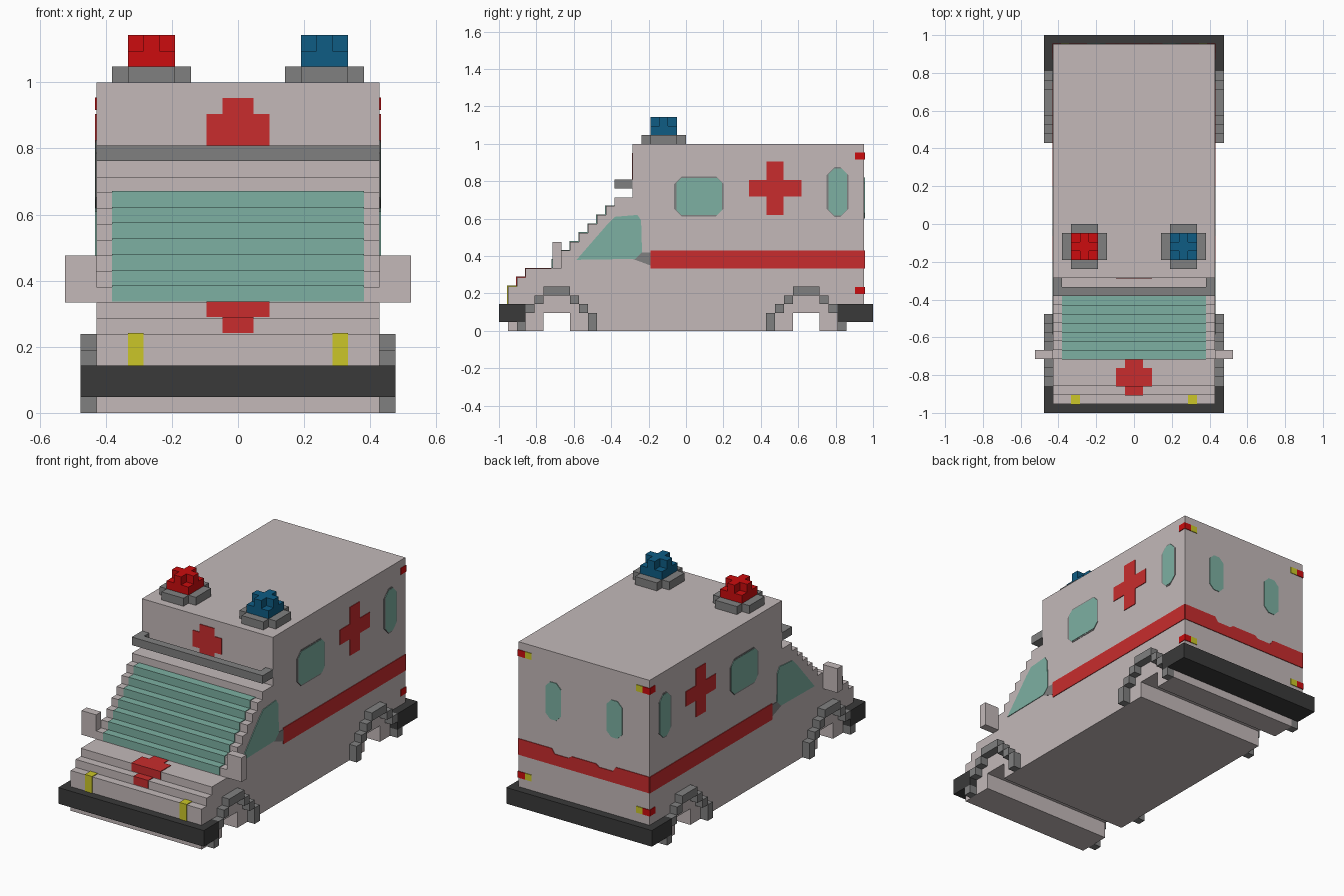
import bpy, bmesh

if "Cube" in bpy.data.objects:
    bpy.data.objects.remove(bpy.data.objects["Cube"])

V = 1 / 21          # one block of the blocky grid
E = 0.004           # how far painted plates stand proud


def material(name, r, g, b):
    m = bpy.data.materials.new(name)
    lin = [((c / 255 + 0.055) / 1.055) ** 2.4 if c > 10 else c / 255 / 12.92 for c in (r, g, b)]
    m.diffuse_color = (*lin, 1)
    m.use_nodes = True
    m.node_tree.nodes["Principled BSDF"].inputs["Base Color"].default_value = m.diffuse_color
    return m


BODY = material("warm white", 195, 185, 185)
GREY = material("trim grey", 128, 128, 128)
DARK = material("bumper black", 58, 58, 58)
GLASS = material("glass teal", 125, 176, 162)
RED = material("stripe red", 200, 44, 45)
LAMP_RED = material("beacon red", 204, 12, 14)
LAMP_BLUE = material("beacon blue", 14, 92, 132)
YELLOW = material("lamp yellow", 203, 198, 40)


def prism(name, pts, axis, a, b, mat):
    """Extrude a 2D outline along an axis: x takes (y,z), y takes (x,z), z takes (x,y)."""
    def place(p, t):
        return {"x": (t, *p), "y": (p[0], t, p[1]), "z": (*p, t)}[axis]
    bm = bmesh.new()
    lo = [bm.verts.new(place(p, a)) for p in pts]
    hi = [bm.verts.new(place(p, b)) for p in pts]
    bm.faces.new(lo)
    bm.faces.new(hi)
    n = len(pts)
    for i in range(n):
        j = (i + 1) % n
        bm.faces.new((lo[i], lo[j], hi[j], hi[i]))
    bmesh.ops.recalc_face_normals(bm, faces=bm.faces)
    me = bpy.data.meshes.new(name)
    bm.to_mesh(me)
    bm.free()
    me.materials.append(mat)
    ob = bpy.data.objects.new(name, me)
    bpy.context.collection.objects.link(ob)
    return ob


def rect(a0, b0, a1, b1, c=0.0):
    """Rectangle outline with optional cut corners."""
    if not c:
        return [(a0, b0), (a1, b0), (a1, b1), (a0, b1)]
    return [(a0 + c, b0), (a1 - c, b0), (a1, b0 + c), (a1, b1 - c),
            (a1 - c, b1), (a0 + c, b1), (a0, b1 - c), (a0, b0 + c)]


def cross(ca, cb, ra, rb, wa, wb):
    """Plus outline: reach ra/rb, half widths wa (upright) and wb (bar)."""
    q = [(wa, rb), (wa, wb), (ra, wb), (ra, -wb), (wa, -wb), (wa, -rb)]
    return [(ca + x, cb + y) for x, y in q + [(-x, -y) for x, y in q]]


def grid(pts):
    return [(a * V, b * V) for a, b in pts]


def block(name, x0, x1, y0, y1, z0, z1, mat):
    """Box in grid units."""
    return prism(name, grid(rect(x0, y0, x1, y1)), "z", z0 * V, z1 * V, mat)


# ---- body: stepped side profile with two wheel channels
prof = [(-20, 0), (-20, 5), (-19, 5), (-19, 6), (-18, 6), (-18, 7)]
for k in range(7, 15):
    prof += [(k - 22, k), (k - 22, k + 1)]
prof += [(-6, 15), (-6, 21), (20, 21), (20, 2), (18, 2), (18, 0)]
for y in (15, -13):
    prof += [(y, 0), (y, 2), (y - 3, 2), (y - 3, 0)]
prism("body", grid(prof), "x", -9 * V, 9 * V, BODY)

# ---- bumpers wrapping the corners
for name, s, reach in (("front_bumper", -1, 18), ("rear_bumper", 1, 17)):
    u = [(-10, reach), (-9, reach), (-9, 20), (9, 20), (9, reach), (10, reach), (10, 21), (-10, 21)]
    prism(name, grid([(x, s * y) for x, y in u]), "z", V, 3 * V, DARK)
block("rear_bumper_floor", -9, 9, 18, 20, 1, 2, DARK)

# ---- brow bar over the windscreen
u = [(-9, -8), (9, -8), (9, -6), (8, -6), (8, -7), (-8, -7), (-8, -6), (-9, -6)]
prism("brow_bar", grid(u), "z", 16 * V, 17 * V, GREY)

# ---- windscreen follows the steps
ws = [(-15 * V - E, 7 * V + E)]
for k in range(7, 14):
    ws += [((k - 22) * V - E, (k + 1) * V + E), ((k - 21) * V - E, (k + 1) * V + E)]
ws += [(-8 * V - E, 13.8 * V), (-14.5 * V, 7 * V + E)]
ws[-3] = (-8 * V, 14 * V + E)
ws[-2] = (-8 * V, 13.5 * V)
prism("windscreen", ws, "x", -8 * V, 8 * V, GLASS)

# ---- bonnet cross: upright and bar, both folded over the steps
up = [(-19 * V - E, 5 * V + E), (-19 * V - E, 6 * V + E), (-18 * V - E, 6 * V + E),
      (-18 * V - E, 7 * V + E), (-15 * V - E, 7 * V + E), (-15 * V - E, 6.5 * V), (-17.5 * V, 5 * V + E)]
prism("bonnet_cross_upright", up, "x", -V, V, RED)
bar = [(-18 * V - E, 6 * V + E), (-18 * V - E, 7 * V + E), (-16 * V, 7 * V + E), (-16 * V, 6 * V + E)]
prism("bonnet_cross_bar", bar, "x", -2 * V, 2 * V, RED)

# ---- cross above the windscreen
prism("brow_cross", cross(0, 18 * V, 2 * V, 2 * V, V, V), "y", -6 * V - E, -6 * V + E, RED)

# ---- parts repeated on both sides
for s, side in ((1, "right"), (-1, "left")):
    # wheel arches
    for c, end in ((-14.5, "front"), (13.5, "rear")):
        h = [(-4.5, 0), (-4.5, 2), (-3.5, 2), (-3.5, 3), (-2.5, 3), (-2.5, 4), (-1.5, 4), (-1.5, 5)]
        inner = [(1.5, 4), (2.5, 4), (2.5, 3), (3.5, 3), (3.5, 2)]
        # one block per step so the arch stays one grid cell thick
        for i, (y0, y1, z0, z1) in enumerate(((-4.5, -3.5, 0, 2), (-3.5, -2.5, 2, 3), (-2.5, -1.5, 3, 4),
                                              (-1.5, 1.5, 4, 5), (1.5, 2.5, 3, 4), (2.5, 3.5, 2, 3),
                                              (3.5, 4.5, 0, 2))):
            if abs(c + y0) + 1e-6 > 17 or abs(c + y1) > 17.5:
                z1 = min(z1, 1)     # the bumper covers the rest
            block(f"{side}_{end}_arch_{i}", s * 9, s * 10, c + y0, c + y1, z0, max(z1, z0 + 1), GREY)

    # wing mirror and headlight
    block(f"{side}_mirror", s * 9, s * 11, -15, -14, 7, 10, BODY)
    lamp = [(-20 * V - E, 3 * V), (-20 * V - E, 5 * V + E), (-19 * V, 5 * V + E), (-19 * V, 3 * V)]
    prism(f"{side}_headlight", lamp, "x", s * 6 * V, s * 7 * V, YELLOW)

    # side paint and glass
    def paint(name, pts, mat, t=E):
        prism(f"{side}_{name}", pts, "x", s * (9 * V - E), s * (9 * V + t), mat)

    paint("stripe", rect(-4 * V, 7 * V, 20 * V, 9 * V), RED)
    paint("side_cross", cross(10 * V, 16 * V, 0.14, 0.143, 0.046, 0.044), RED)
    paint("window", rect(-0.05, 0.62, 0.192, 0.818, 0.025), GLASS)
    paint("window_trim", rect(-0.063, 0.612, 0.2, 0.826, 0.04), GREY, E / 2)
    paint("rear_side_window", rect(0.762, 0.618, 0.862, 0.868, 0.03), GLASS)
    paint("rear_side_trim", rect(0.75, 0.61, 0.87, 0.876, 0.045), GREY, E / 2)
    paint("door_window", [(-0.585, 0.38), (-0.27, 0.385), (-0.235, 0.42), (-0.24, 0.59),
                          (-0.26, 0.62), (-0.38, 0.61), (-0.42, 0.57)], GLASS)
    paint("door_handle", [(-0.28, 0.383), (-4 * V, 0.35), (-4 * V, 0.42), (-0.24, 0.42)], GREY, E / 2)

    # tail lamps wrap the rear corner, with a yellow lamp beside each
    for z, pos in ((0.935, "upper"), (0.216, "lower")):
        paint(f"{pos}_tail_lamp_side", rect(19 * V, z - 0.019, 20 * V + E, z + 0.019), LAMP_RED)
        for n, a, b, m in (("tail_lamp", 8.1, 9, LAMP_RED), ("indicator", 7.2, 8.1, YELLOW)):
            prism(f"{side}_{pos}_{n}", rect(s * a * V, z - 0.019, s * b * V, z + 0.019),
                  "y", 20 * V - E, 20 * V + E, m)

    # rear door window
    prism(f"{side}_rear_window", rect(s * 0.2 - 0.05, 0.6, s * 0.2 + 0.05, 0.82, 0.03),
          "y", 20 * V - E, 20 * V + E, GLASS)

    # roof beacon on a cut-corner base
    cx, cy = s * 5.5, -2.5
    mat = LAMP_BLUE if s > 0 else LAMP_RED
    prism(f"{side}_beacon_base", grid(cross(cx, cy, 2.5, 2.5, 1.5, 1.5)), "z", 21 * V, 22 * V, GREY)
    block(f"{side}_beacon_lower", cx - 1.5, cx + 1.5, cy - 1.5, cy + 1.5, 22, 23, mat)
    prism(f"{side}_beacon_top", grid(cross(cx, cy, 1.5, 1.5, 0.5, 0.5)), "z", 23 * V, 24 * V, mat)

# ---- rear stripe, slightly lower across the middle
rs = [(-9 * V, 7 * V), (9 * V, 7 * V), (9 * V, 9 * V), (0.21, 9 * V), (0.19, 0.4), (0.1, 0.4), (0.08, 0.415),
      (-0.08, 0.415), (-0.1, 0.4), (-0.19, 0.4), (-0.21, 9 * V), (-9 * V, 9 * V)]
prism("rear_stripe", rs, "y", 20 * V - E, 20 * V + E, RED)
